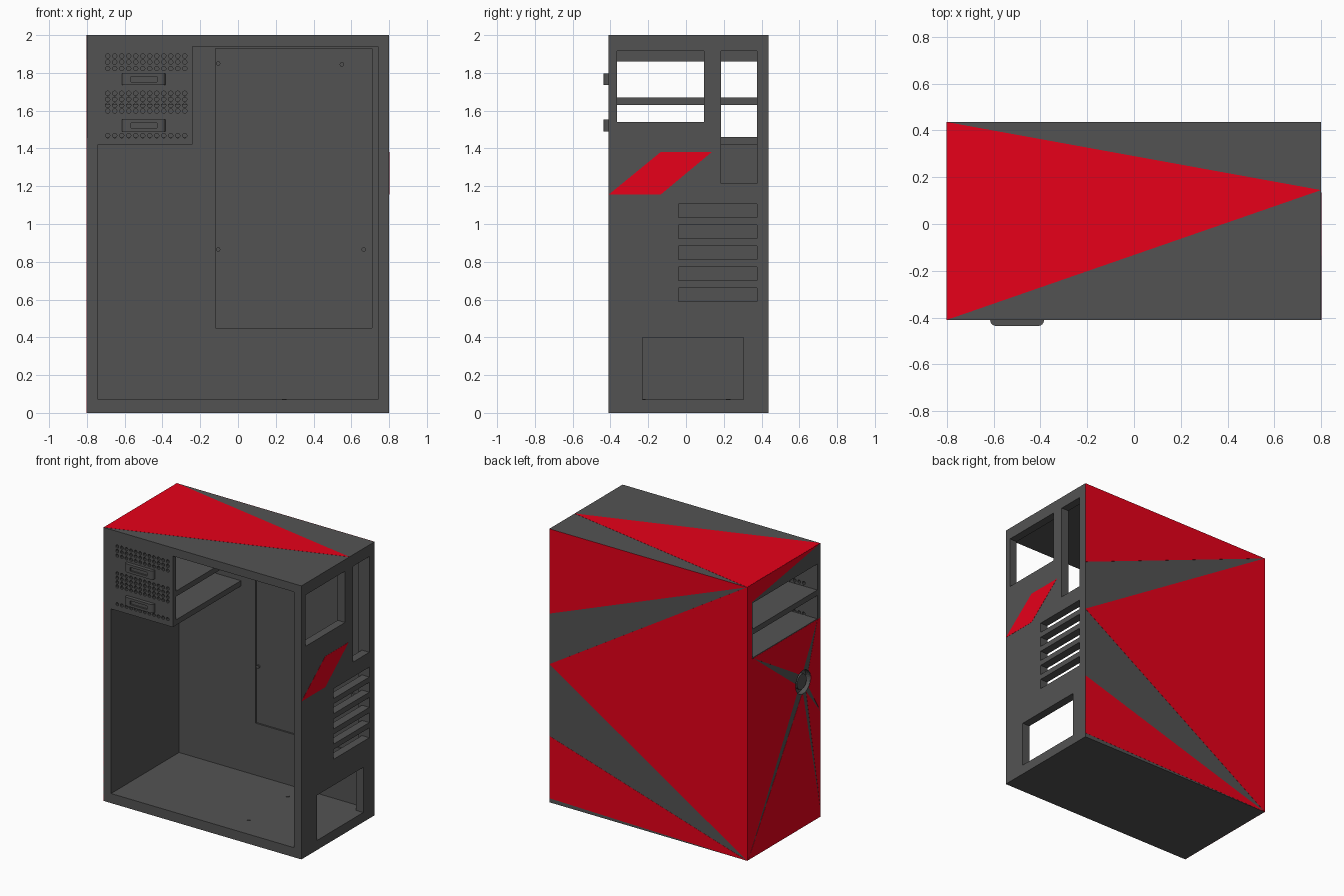
import bpy, bmesh, math
from mathutils import Vector

if "Cube" in bpy.data.objects:
    bpy.data.objects.remove(bpy.data.objects["Cube"])


def material(name, rgb):
    m = bpy.data.materials.new(name)
    m.diffuse_color = (*rgb, 1)
    m.use_nodes = True
    m.node_tree.nodes["Principled BSDF"].inputs["Base Color"].default_value = m.diffuse_color
    return m


GREY = material("dark_grey", (0.086, 0.086, 0.086))
RED = material("red", (0.8, 0.0, 0.01))


def rect(u0, u1, v0, v1):
    return [(u0, v0), (u1, v0), (u1, v1), (u0, v1)]


def circle(u, v, r, n):
    return [(u + r * math.cos(2 * math.pi * i / n), v + r * math.sin(2 * math.pi * i / n)) for i in range(n)]


def plate(name, axis, lo, hi, outline, holes=(), mat=GREY):
    """Flat outline with holes, filled and extruded from lo to hi along an axis."""
    cu = bpy.data.curves.new(name, 'CURVE')
    cu.dimensions = '2D'
    cu.fill_mode = 'BOTH'
    cu.extrude = (hi - lo) / 2
    for loop in [outline, *holes]:
        sp = cu.splines.new('POLY')
        sp.points.add(len(loop) - 1)
        for p, (u, v) in zip(sp.points, loop):
            p.co = (u, v, 0, 1)
        sp.use_cyclic_u = True
    tmp = bpy.data.objects.new(name + "_curve", cu)
    bpy.context.collection.objects.link(tmp)
    dg = bpy.context.evaluated_depsgraph_get()
    me = bpy.data.meshes.new_from_object(tmp.evaluated_get(dg))
    bpy.data.objects.remove(tmp)
    bm = bmesh.new()
    bm.from_mesh(me)
    mid = (lo + hi) / 2
    for vert in bm.verts:
        u, v, w = vert.co
        w += mid
        vert.co = Vector({'x': (w, u, v), 'y': (u, w, v), 'z': (u, v, w)}[axis])
    bmesh.ops.remove_doubles(bm, verts=bm.verts, dist=1e-5)
    bmesh.ops.recalc_face_normals(bm, faces=bm.faces)
    bm.to_mesh(me)
    bm.free()
    me.materials.clear()
    me.materials.append(mat)
    for p in me.polygons:
        p.material_index = 0
        p.use_smooth = False
    ob = bpy.data.objects.new(name, me)
    bpy.context.collection.objects.link(ob)
    return ob


F, B = -0.41, 0.436      # front and back of the shell
side = rect(F, B, 0, 2)

# Shell: floor, roof, back wall with a shallow mounting tray recess and screws
plate("floor", 'z', 0, 0.07, rect(-0.74, 0.74, F, B))
plate("roof", 'z', 1.94, 2, rect(-0.74, 0.74, F, B))
back = rect(-0.74, 0.74, 0.07, 1.94)
plate("back_wall_inner", 'y', 0.376, 0.388, back, [rect(-0.12, 0.71, 0.45, 1.93)])
plate("back_wall_outer", 'y', 0.388, B, back)
for x, z in ((-0.105, 1.85), (0.55, 1.845), (-0.105, 0.865), (0.665, 0.865)):
    plate("tray_screw", 'y', 0.376, 0.388, circle(x, z, 0.012, 12))
for y in (0.224, -0.226):
    plate("floor_screw", 'z', 0.07, 0.074, circle(0.245, y, 0.012, 12))

# Right wall with windows and expansion slots
windows = [rect(-0.365, 0.095, 1.54, 1.915), rect(0.185, 0.375, 1.215, 1.915),
           rect(-0.23, 0.305, 0.07, 0.40)]
windows += [rect(-0.04, 0.375, 0.59 + 0.111 * i, 0.662 + 0.111 * i) for i in range(5)]
plate("right_wall", 'x', 0.74, 0.8, side, windows)

# Left wall: outer skin has the button recess, inner skin closes it
by, bz, br = -0.21, 1.06, 0.085
bay = rect(-0.375, 0.376, 1.46, 1.86)
plate("left_wall_outer", 'x', -0.8, -0.765, side, [bay, circle(by, bz, br, 32)])
plate("left_wall_inner", 'x', -0.765, -0.74, side, [bay])
plate("power_button", 'x', -0.79, -0.765, circle(by, bz, 0.055, 32))

# Drive bay: perforated front and two shelves
rows = [1.89, 1.857, 1.823, 1.692, 1.66, 1.628, 1.598, 1.468]
holes = [circle(-0.69 + 0.0371 * i, z, 0.012, 10) for z in rows for i in range(12)]
plate("bay_front", 'y', F, -0.375, rect(-0.74, -0.24, 1.42, 1.94), holes)
plate("bay_floor", 'z', 1.42, 1.46, rect(-0.74, -0.24, -0.375, 0.376))
plate("bay_shelf", 'z', 1.63, 1.67, rect(-0.8, -0.24, -0.375, 0.376))

# Drive handles: rounded bars with a shallow recess
y0, y1, r = F, -0.436, 0.024
left = [(-0.615 + r - r * math.cos(a), y1 + r - r * math.sin(a))
        for a in [i * math.pi / 8 for i in range(5)]]
right = [(-1.0 - x, y) for x, y in reversed(left)]
full = [(-0.615, y0)] + left + right + [(-0.385, y0)]
notch = [(-0.567, y1), (-0.567, y1 + 0.012), (-0.43, y1 + 0.012), (-0.43, y1)]
notched = [(-0.615, y0)] + left + notch + right + [(-0.385, y0)]
for z in (1.735, 1.49):
    plate("handle_bottom", 'z', z, z + 0.018, full)
    plate("handle_middle", 'z', z + 0.018, z + 0.045, notched)
    plate("handle_top", 'z', z + 0.045, z + 0.063, full)

# Red paint on roof, right wall and back wall
t = 0.001
plate("roof_paint", 'z', 2 - t, 2 + t, [(-0.8, B), (-0.8, F), (0.8, 0.145)], mat=RED)
plate("right_paint", 'x', 0.8 - t, 0.8 + t,
      [(F, 1.155), (-0.135, 1.155), (0.135, 1.38), (-0.135, 1.38)], mat=RED)
for tri in ([(0.8, 2), (-0.8, 2), (0.8, 1.38)],
            [(0.8, 1.01), (-0.8, 2), (-0.8, 0)],
            [(0.8, 0.485), (-0.8, 0), (0.8, 0.03)]):
    plate("back_paint", 'y', B - t, B + t, tri, mat=RED)

# Red paint on left wall: sectors between grey spikes radiating from the button
tips = [(0.367, 1.455), (-0.375, 1.455), (F, 0.77), (F, 0.05), (0.424, 0.0)]
spread = [0.4, 0.35, 0.2, 0.2, 0.35]
extra = [[], [(F, 1.455)], [], [(F, 0)],
         [(B, 0), (B, 2), (0.38, 1.87), (0.38, 1.455)]]
for i in range(5):
    j = (i + 1) % 5
    p, q = tips[i], tips[j]
    a0 = math.atan2(p[1] - bz, p[0] - by) + spread[i]
    a1 = math.atan2(q[1] - bz, q[0] - by) - spread[j]
    while a1 < a0:
        a1 += 2 * math.pi
    arc = [(by + (br + 0.004) * math.cos(a1 + (a0 - a1) * k / 8),
            bz + (br + 0.004) * math.sin(a1 + (a0 - a1) * k / 8)) for k in range(9)]
    plate("left_paint", 'x', -0.8 - t, -0.8 + t, [p] + extra[i] + [q] + arc, mat=RED)
plate("left_paint_top", 'x', -0.8 - t, -0.8 + t, [(B, 2), (F, 2), (0.38, 1.87)], mat=RED)
